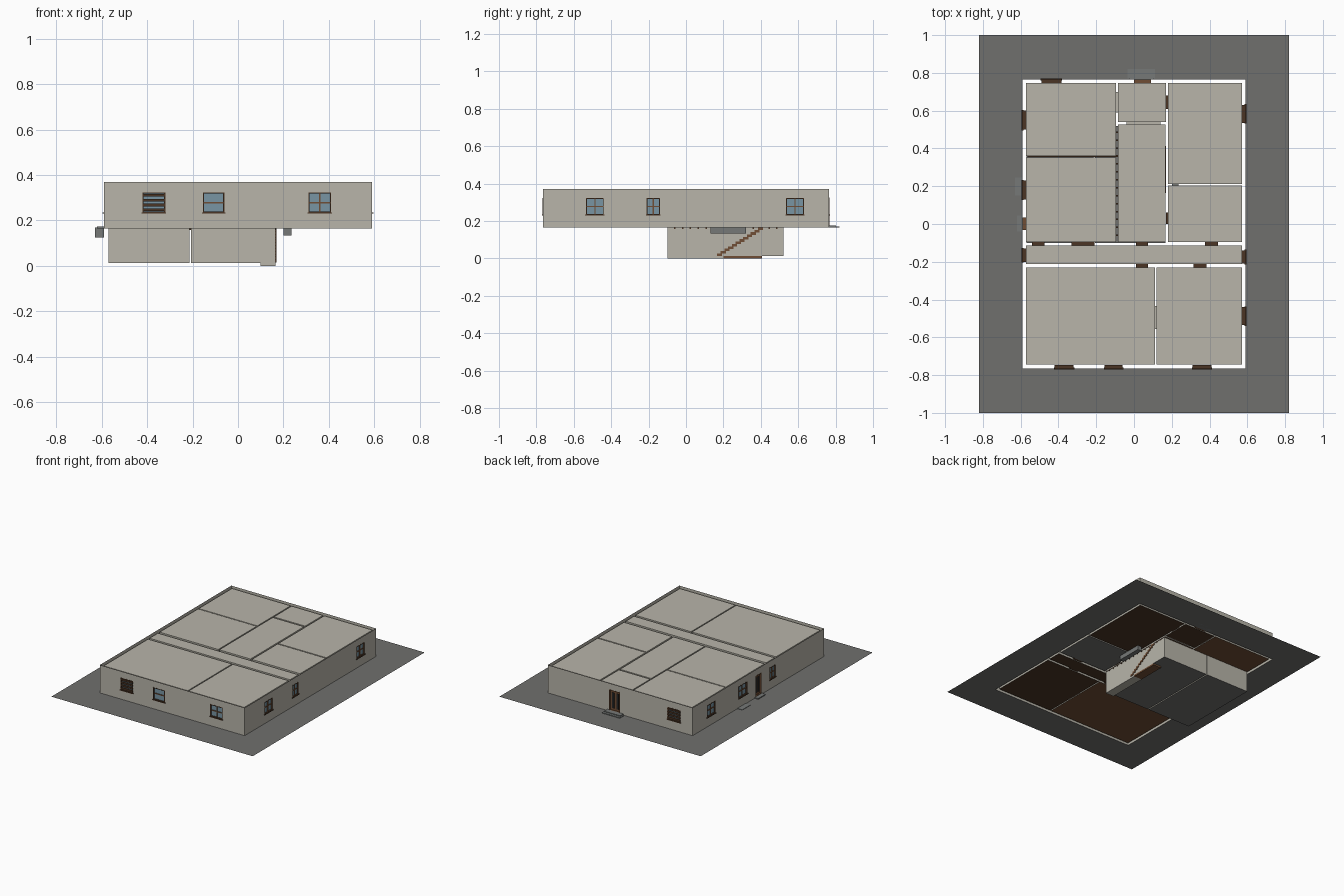
import bpy, bmesh

cube = bpy.data.objects.get("Cube")
if cube:
    bpy.data.objects.remove(cube, do_unlink=True)


def material(name, r, g, b):
    m = bpy.data.materials.new(name)
    m.use_nodes = True
    m.diffuse_color = (r, g, b, 1)
    m.node_tree.nodes["Principled BSDF"].inputs["Base Color"].default_value = (r, g, b, 1)
    return m


PLASTER = material("beige plaster", 0.48, 0.46, 0.40)
PAVING = material("grey paving", 0.16, 0.16, 0.155)
WOOD = material("brown wood", 0.16, 0.075, 0.035)
DARK = material("dark wood", 0.07, 0.035, 0.018)
GLASS = material("blue glass", 0.19, 0.30, 0.37)
STONE = material("step stone", 0.18, 0.19, 0.185)
BLACK = material("black trim", 0.02, 0.02, 0.02)

HX, HY = 0.59, 0.765          # half size of the house
Z0, Z1 = 0.165, 0.37          # ground and wall top
GAP = 0.018                   # hollow between facade and rooms


def finish(name, bm, *mats):
    me = bpy.data.meshes.new(name)
    bm.to_mesh(me)
    bm.free()
    for m in mats:
        me.materials.append(m)
    ob = bpy.data.objects.new(name, me)
    bpy.context.scene.collection.objects.link(ob)
    return ob


def add_box(bm, xs, ys, zs):
    made = bmesh.ops.create_cube(bm, size=1)["verts"]
    for v in made:
        v.co = [sum(s) / 2 + c * abs(s[1] - s[0]) for s, c in zip((xs, ys, zs), v.co)]
    return made


def box(name, mat, xs, ys, zs):
    bm = bmesh.new()
    add_box(bm, xs, ys, zs)
    return finish(name, bm, mat)


def on_wall(side, us, ds):
    """Bounds along a wall (u) and outwards from it (d) as x and y bounds."""
    sign = 1 if side in ("left", "back") else -1
    if side in ("front", "back"):
        return us, tuple(sign * (HY + d) for d in ds)
    return tuple(sign * (HX + d) for d in ds), us


def wall_box(name, mat, side, us, ds, zs):
    xs, ys = on_wall(side, us, ds)
    return box(name, mat, xs, ys, zs)


# Paved ground with an opening for the house
bm = bmesh.new()
xs, ys = (-0.82, -HX, HX, 0.82), (-1, -HY, HY, 1)
for i in range(3):
    for j in range(3):
        if (i, j) != (1, 1):
            bm.faces.new([bm.verts.new((xs[a], ys[b], Z0)) for a, b in
                          ((i, j), (i + 1, j), (i + 1, j + 1), (i, j + 1))])
bmesh.ops.remove_doubles(bm, verts=bm.verts, dist=1e-5)
finish("paved_ground", bm, PAVING)

# Openings: kind, start and end along the wall
WIN, DOOR = (0.233, 0.323), (0.17, 0.325)
OPENINGS = {
    "front": [("slats", -0.42, -0.32), ("plain", -0.155, -0.06), ("cross", 0.31, 0.41)],
    "left": [("cross", -0.535, -0.44), ("cross", -0.21, -0.14), ("cross", 0.535, 0.63)],
    "back": [("slats", -0.49, -0.385), ("door", 0.0, 0.09)],
    "right": [("cross", -0.2, -0.13), ("door", -0.033, 0.035),
              ("cross", 0.13, 0.23), ("cross", 0.5, 0.6)],
}


def facade(side, openings):
    half = HX if side in ("front", "back") else HY
    us = sorted({-half, half, *(e for o in openings for e in o[1:])})
    zs = sorted({Z0, Z1, *WIN, *DOOR})
    bm = bmesh.new()
    for u0, u1 in zip(us, us[1:]):
        for z0, z1 in zip(zs, zs[1:]):
            um, zm = (u0 + u1) / 2, (z0 + z1) / 2
            hole = any(a < um < b and (DOOR if k == "door" else WIN)[0] < zm
                       < (DOOR if k == "door" else WIN)[1] for k, a, b in openings)
            if hole:
                continue
            pts = []
            for u, z in ((u0, z0), (u1, z0), (u1, z1), (u0, z1)):
                x, y = on_wall(side, (u, u), (0, 0))
                pts.append(bm.verts.new((x[0], y[0], z)))
            face = bm.faces.new(pts)
            if side in ("back", "right"):
                face.normal_flip()
    bmesh.ops.remove_doubles(bm, verts=bm.verts, dist=1e-5)
    finish(side + "_facade", bm, PLASTER)


def fill_opening(side, n, kind, a, b):
    name = f"{side}_{'door' if kind == 'door' else 'window'}_{n}"
    z0, z1 = DOOR if kind == "door" else WIN
    t, depth = 0.005, (-GAP, 0.001)
    # lining boards across the hollow wall
    for part, us, zs in (("jamb_a", (a, a + t), (z0, z1)), ("jamb_b", (b - t, b), (z0, z1)),
                         ("head", (a, b), (z1 - t, z1)), ("foot", (a, b), (z0, z0 + t))):
        wall_box(f"{name}_{part}", WOOD if kind == "door" else DARK, side, us, depth, zs)
    um, zm, bar = (a + b) / 2, (z0 + z1) / 2, (-0.011, -0.004)
    if kind == "door":
        wall_box(name + "_leaf", WOOD, side, (a, b), (-0.014, -0.009), (z0, z1))
        for k, u in enumerate((a + (b - a) * 0.3, a + (b - a) * 0.7)):
            wall_box(f"{name}_panel_{k}", BLACK, side, (u - 0.009, u + 0.009),
                     (-0.009, -0.007), (z0 + 0.02, z1 - 0.02))
        return
    wall_box(name + "_glass", GLASS, side, (a, b), (-0.012, -0.009), (z0, z1))
    wall_box(name + "_sill", DARK, side, (a - 0.004, b + 0.004), (-0.004, 0.006), (z0 - 0.003, z0 + 0.002))
    if kind == "slats":
        for k in range(4):
            z = z0 + 0.014 + k * 0.021
            wall_box(f"{name}_slat_{k}", DARK, side, (a, b), (-0.006, 0.003), (z - 0.006, z + 0.006))
    else:
        wall_box(name + "_bar", WOOD, side, (a, b), bar, (zm - 0.003, zm + 0.003))
    if kind == "cross":
        wall_box(name + "_mullion", WOOD, side, (um - 0.003, um + 0.003), bar, (z0, z1))


for side, openings in OPENINGS.items():
    facade(side, openings)
    for n, opening in enumerate(openings, 1):
        fill_opening(side, n, *opening)

# Rooms: closed boxes whose underside shows the floor colour
ROOMS = {
    "back_right_room": (-0.572, -0.095, 0.36, 0.747, WOOD),
    "middle_right_room": (-0.572, -0.095, -0.095, 0.352, WOOD),
    "entry_room": (-0.086, 0.169, 0.54, 0.747, DARK),
    "stair_hall": (-0.086, 0.168, -0.095, 0.528, WOOD),
    "back_left_room": (0.18, 0.572, 0.212, 0.747, DARK),
    "middle_left_room": (0.18, 0.572, -0.095, 0.203, PAVING),
    "corridor": (-0.572, 0.572, -0.212, -0.115, DARK),
    "front_right_room": (-0.572, 0.112, -0.745, -0.23, WOOD),
    "front_left_room": (0.12, 0.572, -0.745, -0.23, DARK),
}
for name, (x0, x1, y0, y1, floor) in ROOMS.items():
    room = box(name, PLASTER, (x0, x1), (y0, y1), (Z0 + 0.002, 0.361))
    room.data.materials.append(floor)
    for p in room.data.polygons:
        p.material_index = 1 if p.normal.z < -0.5 else 0

# Inner doors standing in the hollow walls
for n, (a, b, y0, y1) in enumerate((
        (-0.54, -0.475, -0.114, -0.096), (-0.33, -0.21, -0.114, -0.096),
        (0.01, 0.075, -0.114, -0.096), (0.375, 0.445, -0.114, -0.096),
        (0.01, 0.075, -0.229, -0.213), (0.315, 0.385, -0.229, -0.213),
        (0.17, 0.179, 0.0, 0.06), (0.17, 0.179, 0.61, 0.68)), 1):
    box(f"inner_door_{n}", DARK, (a, b), (y0, y1), (Z0 + 0.005, 0.325))

# Plain passages between rooms
for n, (xs, ys) in enumerate((((0.112, 0.12), (-0.555, -0.435)), ((-0.04, 0.14), (0.528, 0.54)),
                              ((-0.095, -0.086), (0.59, 0.7))), 1):
    box(f"passage_{n}", PLASTER, xs, ys, (Z0 + 0.005, 0.325))

# Cellar: two open-topped rooms with paved undersides
for name, x0, x1 in (("cellar_right", -0.57, -0.214), ("cellar_left", -0.206, 0.166)):
    bm = bmesh.new()
    add_box(bm, (x0, x1), (-0.1, 0.52), (0.012, Z0))
    bm.normal_update()
    bmesh.ops.delete(bm, geom=[f for f in bm.faces if f.normal.z > 0.5], context="FACES_ONLY")
    for f in bm.faces:
        f.material_index = 1 if f.normal.z < -0.5 else 0
    finish(name, bm, PLASTER, PAVING)
box("cellar_pit", PLASTER, (0.1, 0.166), (-0.1, 0.2), (0, 0.012))
box("cellar_stair_base", WOOD, (0.1, 0.166), (0.2, 0.405), (0, 0.012))

# Joists over the cellar
bm = bmesh.new()
for k in range(14):
    y = -0.06 + k * 0.042
    add_box(bm, (-0.565, 0.168), (y - 0.004, y + 0.004), (0.157, Z0))
finish("cellar_joists", bm, DARK)

# Cellar stair
bm = bmesh.new()
for k in range(12):
    y, z = 0.165 + k * 0.02, 0.014 + k * 0.0125
    add_box(bm, (0.1, 0.17), (y, y + 0.028), (z, z + 0.0135))
finish("cellar_stair", bm, WOOD)

# Light wells and entrance steps
box("left_light_well", STONE, (0.2, 0.235), (0.13, 0.32), (0.133, Z0))
box("right_light_well", STONE, (-0.63, -HX), (0.15, 0.245), (0.125, Z0 + 0.003))
box("back_step_lower", STONE, (-0.035, 0.112), (0.77, 0.82), (Z0, 0.17))
box("back_step_upper", STONE, (-0.025, 0.105), (HY, 0.802), (Z0, 0.175))
box("right_step", STONE, (-0.62, -HX), (-0.04, 0.045), (Z0, 0.172))
